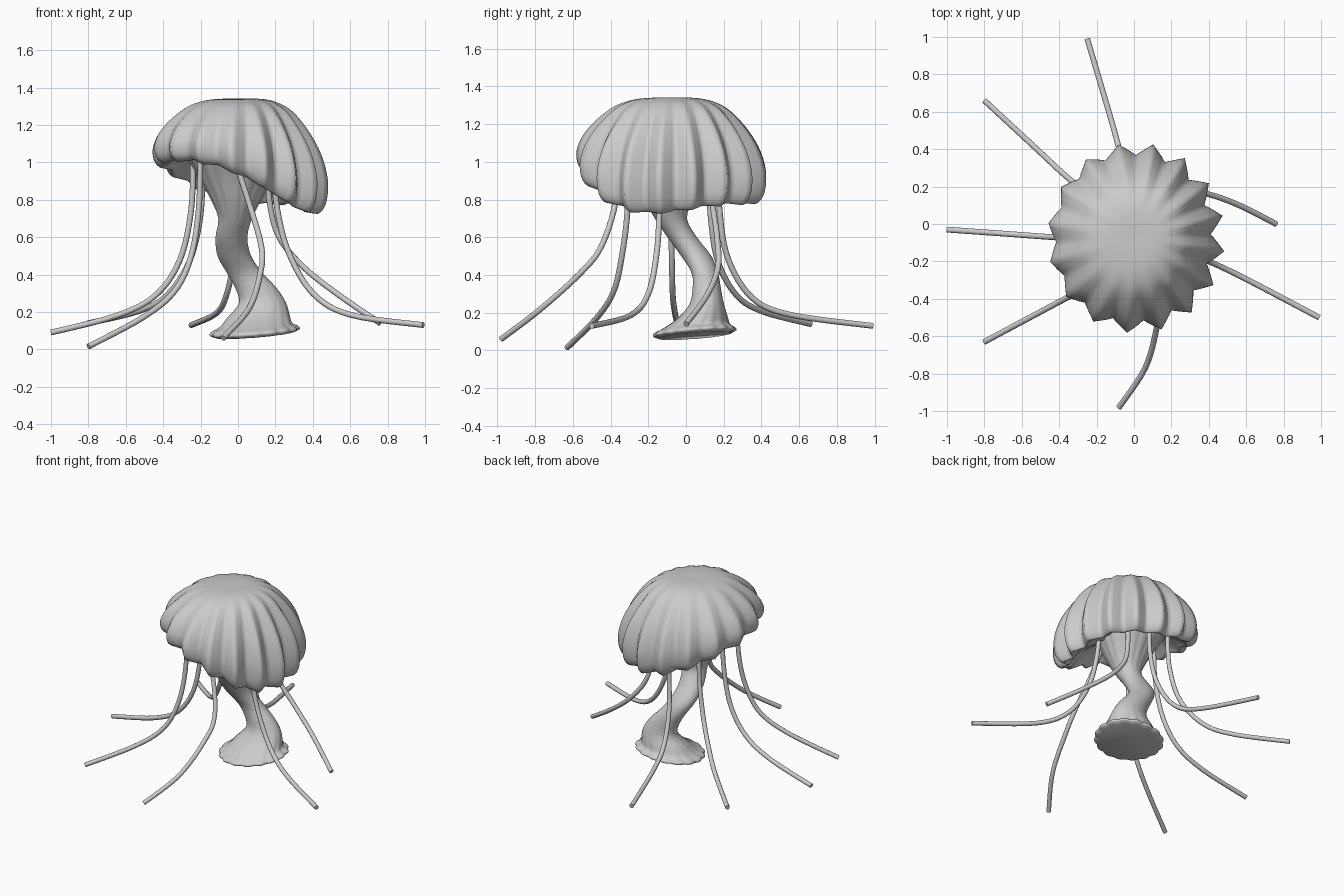
import bpy, bmesh, math
from math import sin, cos, pi, radians

if "Cube" in bpy.data.objects:
    bpy.data.objects.remove(bpy.data.objects["Cube"])


def smooth_curve(pts, steps):
    """Catmull-Rom interpolation through tuples of any size."""
    out = []
    p = [pts[0]] + list(pts) + [pts[-1]]
    for i in range(1, len(p) - 2):
        for s in range(steps):
            t = s / steps
            out.append(tuple(
                0.5 * (2 * b + (c - a) * t + (2 * a - 5 * b + 4 * c - d) * t * t
                       + (3 * b - a - 3 * c + d) * t ** 3)
                for a, b, c, d in zip(p[i - 1], p[i], p[i + 1], p[i + 2])))
    out.append(tuple(pts[-1]))
    return out


def loft(name, rings, angle=35):
    """Skin a list of equal-length closed rings, capping both ends."""
    bm = bmesh.new()
    loops = [[bm.verts.new(co) for co in ring] for ring in rings]
    n = len(loops[0])
    for a, b in zip(loops, loops[1:]):
        for i in range(n):
            j = (i + 1) % n
            bm.faces.new((a[i], a[j], b[j], b[i]))
    bm.faces.new(loops[0])
    bm.faces.new(loops[-1])
    bmesh.ops.recalc_face_normals(bm, faces=bm.faces)
    me = bpy.data.meshes.new(name)
    bm.to_mesh(me)
    bm.free()
    ob = bpy.data.objects.new(name, me)
    bpy.context.collection.objects.link(ob)
    finish(ob, angle)


def finish(ob, angle):
    bpy.ops.object.select_all(action='DESELECT')
    bpy.context.view_layer.objects.active = ob
    ob.select_set(True)
    bpy.ops.object.shade_smooth_by_angle(angle=radians(angle))


# Bell: pleated dome with a tilted rim and a hollow underside
FLUTES, SEG = 16, 128
PHASE = radians(79)
# (radius fraction, drop fraction, pleat strength)
bell_profile = smooth_curve([
    (0.02, 0.0, 0.0), (0.22, 0.0, 0.02), (0.40, 0.025, 0.04), (0.58, 0.10, 0.07),
    (0.75, 0.25, 0.10), (0.89, 0.43, 0.12), (0.97, 0.60, 0.13), (1.0, 0.76, 0.13),
    (0.97, 0.92, 0.12), (0.88, 1.0, 0.11), (0.79, 0.93, 0.08), (0.60, 0.80, 0.04),
    (0.35, 0.72, 0.0), (0.05, 0.70, 0.0)], 3)
rings = []
for r, d, pleat in bell_profile:
    ring = []
    for i in range(SEG):
        th = PHASE + 2 * pi * i / SEG
        th += radians(5) * (1 - sin(th)) / 2
        u = (i * FLUTES / SEG) % 1.0
        wave = min(u, 1 - u) * 2            # 0 on a ridge, 1 in a valley
        rr = r * (1 - pleat * (1 + 0.25 * cos(th)) * wave ** 0.9)
        rim = 0.855 - 0.125 * cos(th) - 0.07 * sin(th) + 0.012 * wave
        rim += 0.03 * sin(2 * th) * (1 + cos(th))
        z = 1.34 - d * (1.34 - rim)
        ring.append((0.012 + 0.475 * rr * cos(th), -0.075 + 0.51 * rr * sin(th), z))
    rings.append(ring)
loft("bell", rings, 100)

# Stalk: winding trunk flaring into the underside and into a scalloped foot
# (z, centre x, centre y, radius x, radius y, scallop)
stalk_path = smooth_curve([
    (0.078, 0.09, 0.05, 0.215, 0.195, 0.05), (0.09, 0.09, 0.05, 0.24, 0.22, 0.05),
    (0.107, 0.09, 0.05, 0.235, 0.215, 0.05), (0.13, 0.095, 0.06, 0.195, 0.175, 0.03),
    (0.18, 0.11, 0.09, 0.165, 0.13, 0.015), (0.25, 0.13, 0.11, 0.125, 0.09, 0.01),
    (0.33, 0.095, 0.11, 0.11, 0.075, 0.0), (0.41, 0.035, 0.10, 0.095, 0.07, 0.0),
    (0.50, -0.02, 0.055, 0.09, 0.08, 0.0), (0.60, -0.035, -0.02, 0.085, 0.078, 0.0),
    (0.70, -0.015, -0.08, 0.09, 0.085, 0.01), (0.80, -0.01, -0.09, 0.135, 0.13, 0.03),
    (0.90, -0.01, -0.085, 0.19, 0.18, 0.03), (1.02, -0.01, -0.08, 0.26, 0.25, 0.03)], 3)
rings = []
for z, cx, cy, rx, ry, sc in stalk_path:
    ring = []
    tilt = 0.08 * max(0, 1 - (z - 0.078) / 0.25)
    for i in range(96):
        th = 2 * pi * i / 96
        k = 1 - sc + sc * abs(cos(th * 8)) + 0.3 * sc * sin(3 * th)
        dx, dy = rx * k * cos(th), ry * k * sin(th)
        ring.append((cx + dx, cy + dy, z + tilt * (dx + dy)))
    rings.append(ring)
loft("stalk", rings, 60)

# Tentacles: seven tubes hanging from the underside and sweeping outward
tentacles = [
    [(-.24, -.08, 1.04), (-.25, -.08, .75), (-.31, -.075, .48), (-.44, -.07, .29),
     (-.65, -.055, .18), (-1, -.03, .09)],
    [(-.19, .12, 1.0), (-.20, .13, .72), (-.26, .17, .47), (-.38, .27, .29),
     (-.53, .41, .205), (-.8, .66, .14)],
    [(-.20, -.31, 1.04), (-.21, -.31, .75), (-.25, -.34, .5), (-.34, -.385, .31),
     (-.51, -.475, .17), (-.8, -.63, .015)],
    [(.01, .17, 1.0), (.01, .18, .72), (-.02, .225, .48), (-.065, .35, .28),
     (-.12, .55, .19), (-.25, .99, .13)],
    [(.16, .12, .97), (.17, .14, .78), (.22, .165, .60), (.35, .17, .44),
     (.54, .11, .29), (.76, 0, .14)],
    [(.19, -.13, .97), (.21, -.14, .75), (.27, -.155, .52), (.40, -.20, .30),
     (.60, -.295, .185), (.99, -.50, .13)],
    [(-.02, -.36, 1.02), (.06, -.375, .78), (.125, -.45, .55), (.12, -.56, .41),
     (.06, -.77, .22), (-.08, -.98, .06)],
]
for k, pts in enumerate(tentacles):
    path = smooth_curve(pts, 6)
    cu = bpy.data.curves.new(f"tentacle_{k + 1}", 'CURVE')
    cu.dimensions = '3D'
    cu.bevel_depth = 0.0155
    cu.bevel_resolution = 4
    cu.use_fill_caps = True
    sp = cu.splines.new('POLY')
    sp.points.add(len(path) - 1)
    for p, co in zip(sp.points, path):
        p.co = (*co, 1)
    sp.use_smooth = True
    ob = bpy.data.objects.new(cu.name, cu)
    bpy.context.collection.objects.link(ob)
    bpy.ops.object.select_all(action='DESELECT')
    bpy.context.view_layer.objects.active = ob
    ob.select_set(True)
    bpy.ops.object.convert(target='MESH')
    finish(bpy.context.view_layer.objects.active, 40)
